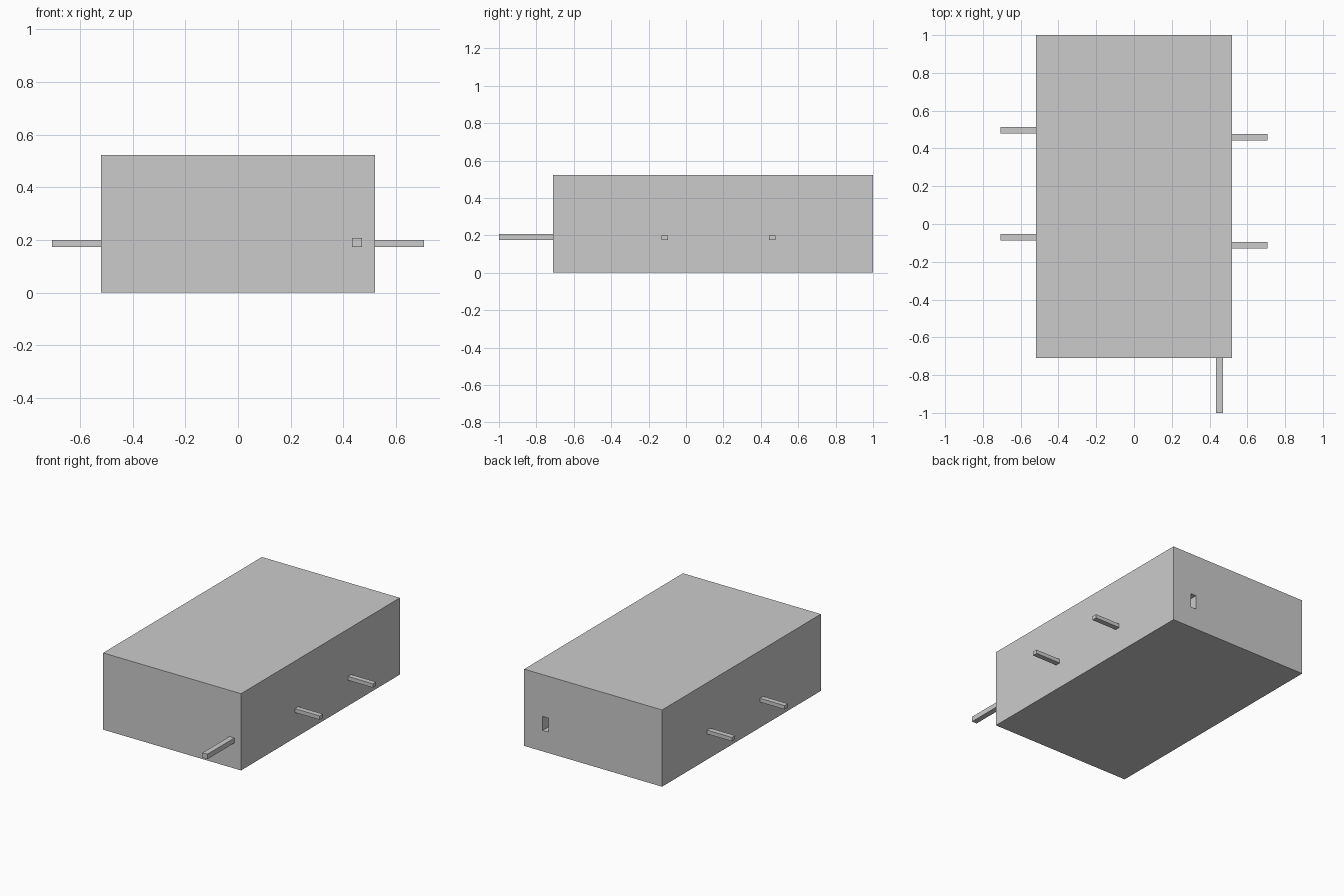
import bpy

if "Cube" in bpy.data.objects:
    bpy.data.objects.remove(bpy.data.objects["Cube"])


def box(name, x, y, z):
    """Axis-aligned box from (min, max) ranges."""
    bpy.ops.mesh.primitive_cube_add(size=1)
    ob = bpy.context.object
    ob.name = name
    ranges = (x, y, z)
    ob.location = [(a + b) / 2 for a, b in ranges]
    ob.scale = [b - a for a, b in ranges]
    bpy.ops.object.transform_apply(location=True, rotation=False, scale=True)
    return ob


# Main body
body = box("body", (-0.52, 0.52), (-0.71, 1.0), (0, 0.523))

# Socket slot in the back face
cutter = box("slot_cutter", (0.338, 0.38), (0.8, 1.1), (0.143, 0.238))
cutter.hide_render = True
cutter.hide_viewport = True
cut = body.modifiers.new("socket_slot", 'BOOLEAN')
cut.operation = 'DIFFERENCE'
cut.solver = 'EXACT'
cut.object = cutter

# Side pegs, two per side, slightly staggered
PEG = 0.035
for side, sign, ys in (("right", 1, (-0.113, 0.46)), ("left", -1, (-0.071, 0.497))):
    for place, y in zip(("front", "back"), ys):
        xs = sorted((sign * 0.51, sign * 0.707))
        box(f"{side}_{place}_peg", xs, (y - PEG / 2, y + PEG / 2), (0.174, 0.2))

# Front peg
box("front_peg", (0.433, 0.47), (-1.0, -0.7), (0.174, 0.208))
